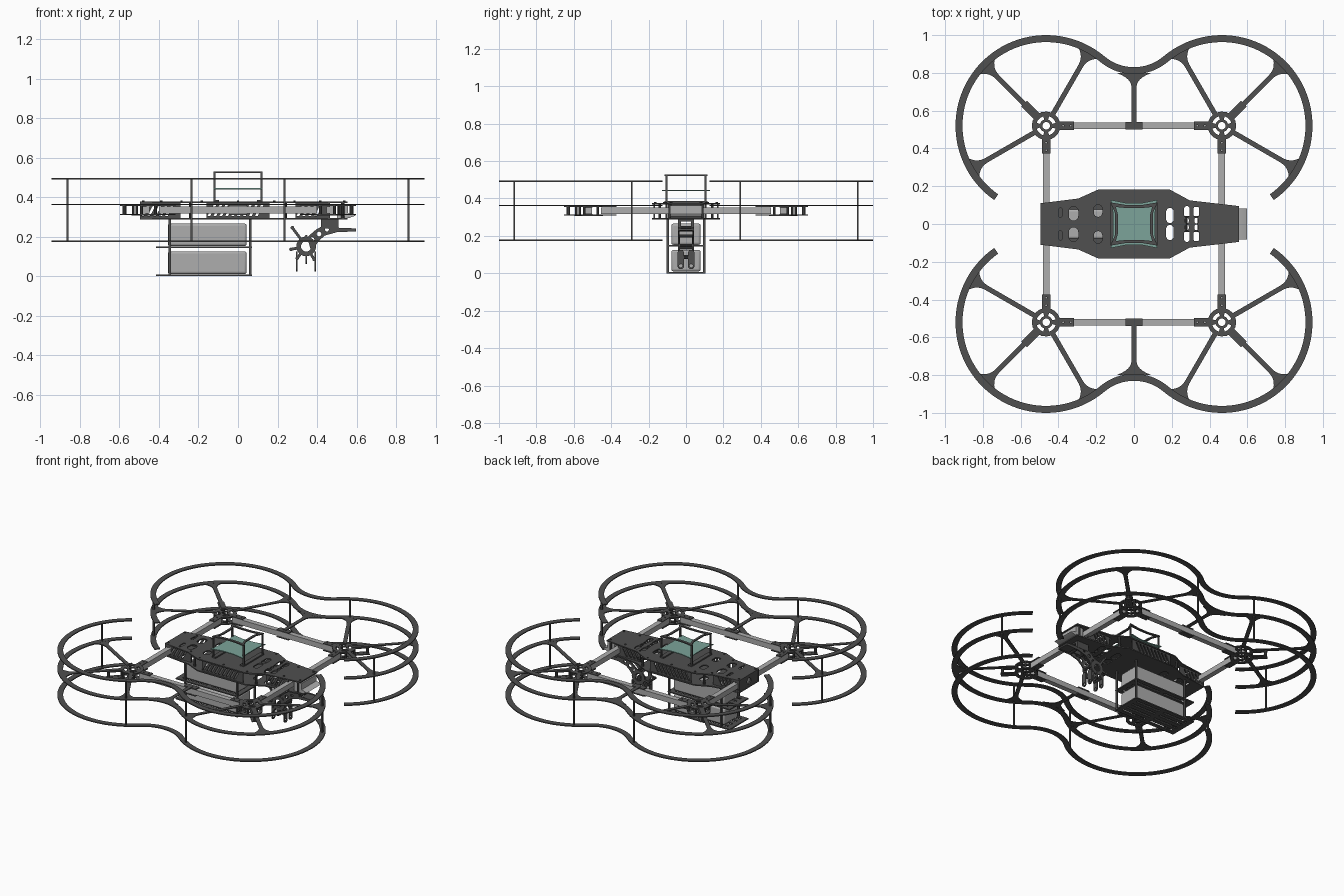
import bpy, bmesh
from math import sin, cos, radians, atan2, pi
from mathutils import Matrix, Vector

if "Cube" in bpy.data.objects:
    bpy.data.objects.remove(bpy.data.objects["Cube"])


def material(name, rgb):
    m = bpy.data.materials.new(name)
    m.diffuse_color = (*rgb, 1)
    m.use_nodes = True
    m.node_tree.nodes["Principled BSDF"].inputs["Base Color"].default_value = m.diffuse_color
    return m


DARK = material("carbon", (0.08, 0.08, 0.08))
LIGHT = material("light_grey", (0.42, 0.42, 0.42))
TEAL = material("teal", (0.2, 0.37, 0.32))
PLANES = {'z': ((1, 0, 0), (0, 1, 0), (0, 0, 1)),
          'y': ((1, 0, 0), (0, 0, 1), (0, -1, 0)),
          'x': ((0, 1, 0), (0, 0, 1), (1, 0, 0))}


def finish(name, me, mat, mirror):
    ob = bpy.data.objects.new(name, me)
    me.materials.clear()
    me.materials.append(mat)
    bpy.context.collection.objects.link(ob)
    if mirror:
        mod = ob.modifiers.new("Mirror", 'MIRROR')
        mod.use_axis = ('x' in mirror, 'y' in mirror, False)
        mod.use_mirror_merge = False
    return ob


def plate(name, loops, at, thick, plane='z', mat=DARK, mirror=''):
    """Flat sheet: first loop is the outline, the others are holes."""
    cu = bpy.data.curves.new(name, 'CURVE')
    cu.dimensions, cu.fill_mode, cu.extrude = '2D', 'BOTH', thick / 2
    for pts in loops:
        s = cu.splines.new('POLY')
        s.points.add(len(pts) - 1)
        for p, (a, b) in zip(s.points, pts):
            p.co = (a, b, 0, 1)
        s.use_cyclic_u = True
    tmp = bpy.data.objects.new("tmp", cu)
    bpy.context.collection.objects.link(tmp)
    dg = bpy.context.evaluated_depsgraph_get()
    me = bpy.data.meshes.new_from_object(tmp.evaluated_get(dg))
    bpy.data.objects.remove(tmp)
    u, v, n = (Vector(c) for c in PLANES[plane])
    m = Matrix((u, v, n)).transposed().to_4x4()
    m.translation = n * at if plane != 'y' else Vector((0, at, 0))
    me.transform(m)
    return finish(name, me, mat, mirror)


def box(name, x, y, z, mat=DARK, mirror='', bevel=0):
    bm = bmesh.new()
    bmesh.ops.create_cube(bm, size=1)
    for v in bm.verts:
        v.co = [(r[0] + r[1]) / 2 + c * (r[1] - r[0]) for c, r in zip(v.co, (x, y, z))]
    me = bpy.data.meshes.new(name)
    bm.to_mesh(me)
    bm.free()
    ob = finish(name, me, mat, mirror)
    if bevel:
        b = ob.modifiers.new("Bevel", 'BEVEL')
        b.width, b.segments = bevel, 3
    return ob


def arc(cx, cy, r, a0, a1, n):
    return [(cx + r * cos(radians(a0 + (a1 - a0) * i / n)),
             cy + r * sin(radians(a0 + (a1 - a0) * i / n))) for i in range(n + 1)]


def circle(cx, cy, r, n=20):
    return arc(cx, cy, r, 0, 360, n)[:-1]


def rect(x0, x1, y0, y1):
    return [(x0, y0), (x1, y0), (x1, y1), (x0, y1)]


def slot(cx, cy, w, h):
    r, d = w / 2, (h - w) / 2
    return arc(cx, cy + d, r, 0, 180, 8) + arc(cx, cy - d, r, 180, 360, 8)


def along(pts, origin, deg):
    c, s = cos(radians(deg)), sin(radians(deg))
    return [(origin[0] + u * c - v * s, origin[1] + u * s + v * c) for u, v in pts]


def bar(p, q, w):
    d = Vector(q) - Vector(p)
    return along(rect(0, d.length, -w / 2, w / 2), p, atan2(d.y, d.x) * 180 / pi)


def flared(u0, u1, half, flare, length):
    top = [(u1 - length + length * i / 10, half + flare * (i / 10) ** 3) for i in range(11)]
    up = [(u0, half)] + top
    return up + [(u, -v) for u, v in reversed(up)]


H, K = 0.465, 0.52      # rotor hub centre

# Propeller guards: three stacked S-curved bands on each side
band = []
for ro, rc in ((0.48, 0.24), (0.443, 0.277)):
    band.append(arc(-H, K, ro, 235, 50, 48) + arc(0, 1.07, rc, 230, 310, 16) + arc(H, K, ro, 130, -55, 48))
for tag, z in (("lower", 0.176), ("middle", 0.362), ("upper", 0.492)):
    plate(f"guard_{tag}", [band[0] + band[1][::-1]], z, 0.007, mirror='y')

# Spokes, posts and the centre strut of the guard
for deg in (120, 45, -30):
    plate("guard_spoke", [along(flared(0.06, 0.45, 0.013, 0.055, 0.1), (H, K), deg)], 0.362, 0.006, mirror='xy')
    if deg != 45:
        px, py = along([(0.46, 0)], (H, K), deg)[0]
        box("guard_post", (px - .005, px + .005), (py - .005, py + .005), (0.175, 0.492), mirror='xy')
plate("guard_strut", [along(flared(0, 0.28, 0.013, 0.08, 0.09), (0, K), 90)], 0.362, 0.006, mirror='y')

# Rotor hubs: pierced discs with clamp strips along the arms
hub_holes = [circle(H, K, 0.02)]
for k in range(4):
    a = 90 * k + 45
    hub_holes.append(arc(H, K, 0.052, a - 28, a + 28, 8) + arc(H, K, 0.034, a + 28, a - 28, 8))
for z in (0.358, 0.311):
    plate("hub_disc", [circle(H, K, 0.075, 32)] + hub_holes, z, 0.007, mirror='xy')
    for deg, length in ((180, 0.148), (270, 0.148), (45, 0.165)):
        strip = [along(rect(0.06, length, -.022, .022), (H, K), deg)]
        strip += [along(circle(u, 0, 0.005, 8), (H, K), deg) for u in (0.09, 0.13)]
        plate("hub_clamp", strip, z, 0.006, mirror='xy')
for deg in (45, 135, 225, 315, 20, 70):
    r = 0.067 if deg % 45 == 0 else 0.07
    px, py = along([(r, 0)], (H, K), deg)[0]
    plate("hub_standoff", [circle(px, py, 0.007, 10)], 0.335, 0.045, mirror='xy')
px, py = along([(0.155, 0)], (H, K), 45)[0]
plate("hub_tip_standoff", [circle(px, py, 0.01, 10)], 0.335, 0.045, mirror='xy')

# Square tube arms and the joint halfway along the side tubes
box("side_tube", (-0.4, 0.4), (K - .018, K + .018), (0.316, 0.353), LIGHT, 'y')
box("cross_tube", (H - .018, H + .018), (-0.455, 0.455), (0.316, 0.353), LIGHT, 'x')
for z in (0.357, 0.312):
    box("tube_joint", (-0.046, 0.046), (K - .021, K + .021), (z - .004, z + .004), mirror='y')

# Body deck plates
half = [(-0.495, 0.11), (-0.295, 0.135), (-0.19, 0.182), (0.19, 0.182), (0.295, 0.125), (0.555, 0.095)]
outline = half + [(x, -y) for x, y in reversed(half)]
cuts = []
for s in (1, -1):
    cuts += [slot(-0.32, s * .055, .05, .075), slot(-0.19, s * .07, .045, .065), slot(0.19, s * .045, .04, .08),
             slot(0.28, s * .065, .03, .06), slot(0.33, s * .065, .03, .06), slot(0.28, s * .018, .02, .03),
             slot(0.33, s * .018, .02, .03), slot(-0.39, s * .06, .02, .05)]
for tag, z in (("top", 0.373), ("bottom", 0.291)):
    plate(f"body_{tag}_plate", [outline] + cuts, z, 0.008)
for x, y in half + [(0, 0.182), (0.43, 0.1), (-0.4, 0.115)]:
    plate("deck_bolt", [circle(x * 0.97, y - 0.018, 0.006, 8)], 0.379, 0.006, mirror='y')

# Body side walls with slanted cut-outs
for tag, x0, x1, y in (("rear", -0.495, -0.29, 0.106), ("middle", -0.16, 0.16, 0.17), ("front", 0.29, 0.465, 0.095)):
    n = int((x1 - x0 - 0.05) / 0.03)
    holes = [[(x + .006, .305), (x + .02, .305), (x + .05, .36), (x + .036, .36)]
             for x in (x0 + i * 0.03 for i in range(n))]
    plate(f"side_wall_{tag}", [rect(x0, x1, 0.291, 0.373)] + holes, y, 0.008, 'y', mirror='y')
plate("rear_wall", [rect(-0.1, 0.1, 0.291, 0.373), circle(0, 0.332, 0.022)], -0.49, 0.008, 'x')
for x, y in ((-0.24, 0.14), (0.24, 0.14), (0.53, 0.085)):
    plate("deck_standoff", [circle(x, y, 0.008, 10)], 0.332, 0.08, mirror='y')

# Nose box and its lower lip
box("nose_box", (0.5, 0.556), (-0.085, 0.085), (0.3, 0.362), LIGHT)
plate("nose_lip", [[(0.5, 0.293), (0.56, 0.293), (0.597, 0.306), (0.56, 0.318), (0.5, 0.318)]], 0, 0.165, 'y', LIGHT)

# Raised electronics cage on the top deck
box("cage_post", (0.113, 0.123), (0.1, 0.11), (0.373, 0.527), mirror='xy')


def pillow(cx, cy, mx, my):
    return [(cx, cy), (mx * .4, my), (-mx * .4, my), (-cx, cy), (-mx, cy * .5), (-mx, -cy * .5), (-cx, -cy),
            (-mx * .4, -my), (mx * .4, -my), (cx, -cy), (mx, -cy * .5), (mx, cy * .5)]


plate("circuit_plate", [pillow(0.124, 0.128, 0.112, 0.112)], 0.442, 0.006, mat=TEAL)
plate("cage_top", [pillow(0.124, 0.114, 0.1, 0.1), pillow(0.096, 0.09, 0.084, 0.084)], 0.525, 0.008)
box("cage_foot", (0.095, 0.125), (-0.114, 0.114), (0.376, 0.386), mirror='x')

# Battery rack under the body
rack = [rect(-0.415, 0.07, -0.105, 0.105)]
rack += [rect(-0.38, -0.19, y - .008, y + .008) for y in (-.07, -.025, .025, .07)]
rack += [rect(-0.155, 0.035, y - .008, y + .008) for y in (-.07, -.025, .025, .07)]
for z in (0.004, 0.146):
    plate("rack_shelf", rack, z, 0.008)
for x in (-0.345, 0.062):
    box("rack_post", (x - .006, x + .006), (0.091, 0.103), (0, 0.292), mirror='y')
for z0, z1 in ((0.01, 0.125), (0.152, 0.266)):
    box("battery", (-0.355, 0.044), (-0.078, 0.078), (z0, z1), LIGHT, bevel=0.012)

# Gripper: pair of curved side plates with a pierced wheel
C = (0.345, 0.15)
arm = [(.375, .11), (.39, .15), (.41, .18), (.44, .205), (.5, .222), (.598, .226), (.598, .241), (.5, .245),
       (.47, .262), (.43, .255), (.395, .235), (.36, .205), (.35, .195)]
plate("gripper_arm", [arm, circle(.375, .185, .012, 12), circle(.41, .213, .012, 12), circle(.45, .235, .01, 12)],
      0.038, 0.008, 'y', mirror='y')
plate("gripper_wheel", [circle(*C, 0.05, 24), circle(*C, 0.026, 20)], 0.038, 0.01, 'y', mirror='y')
for tip in ((0.275, 0.245), (0.268, 0.135), (0.3, 0.09), (0.385, 0.085)):
    d = (Vector(tip) - Vector(C)).normalized() * 0.045
    plate("gripper_prong", [bar((C[0] + d.x, C[1] + d.y), tip, 0.014)], 0.038, 0.008, 'y', mirror='y')
    plate("gripper_pin", [circle(*tip, 0.009, 10)], 0, 0.086, 'y')
for p in ((0.345, 0.2), (0.385, 0.15), (0.43, 0.23), (0.5, 0.234)):
    plate("gripper_spacer", [circle(*p, 0.008, 10)], 0, 0.08, 'y')
box("gripper_grip", (0.52, 0.598), (-0.042, 0.042), (0.228, 0.239))
box("gripper_bracket", (0.42, 0.51), (0.026, 0.044), (0.24, 0.29), mirror='y')
box("gripper_mount", (0.42, 0.51), (-0.044, 0.044), (0.278, 0.29))

# Hanging claw links with eyelets
for x, low in ((0.297, 0.022), (0.345, 0.06), (0.392, 0.022)):
    zc = (low + 0.125) / 2
    plate("claw_link", [slot(0.028, zc, 0.036, 0.125 - low), circle(0.028, low + .018, 0.009, 12)],
          x, 0.008, 'x', mirror='y')

# Smooth the round edges, keep the sharp ones
bpy.ops.object.select_all(action='SELECT')
bpy.context.view_layer.objects.active = bpy.context.selected_objects[0]
bpy.ops.object.shade_smooth_by_angle(angle=radians(30))
